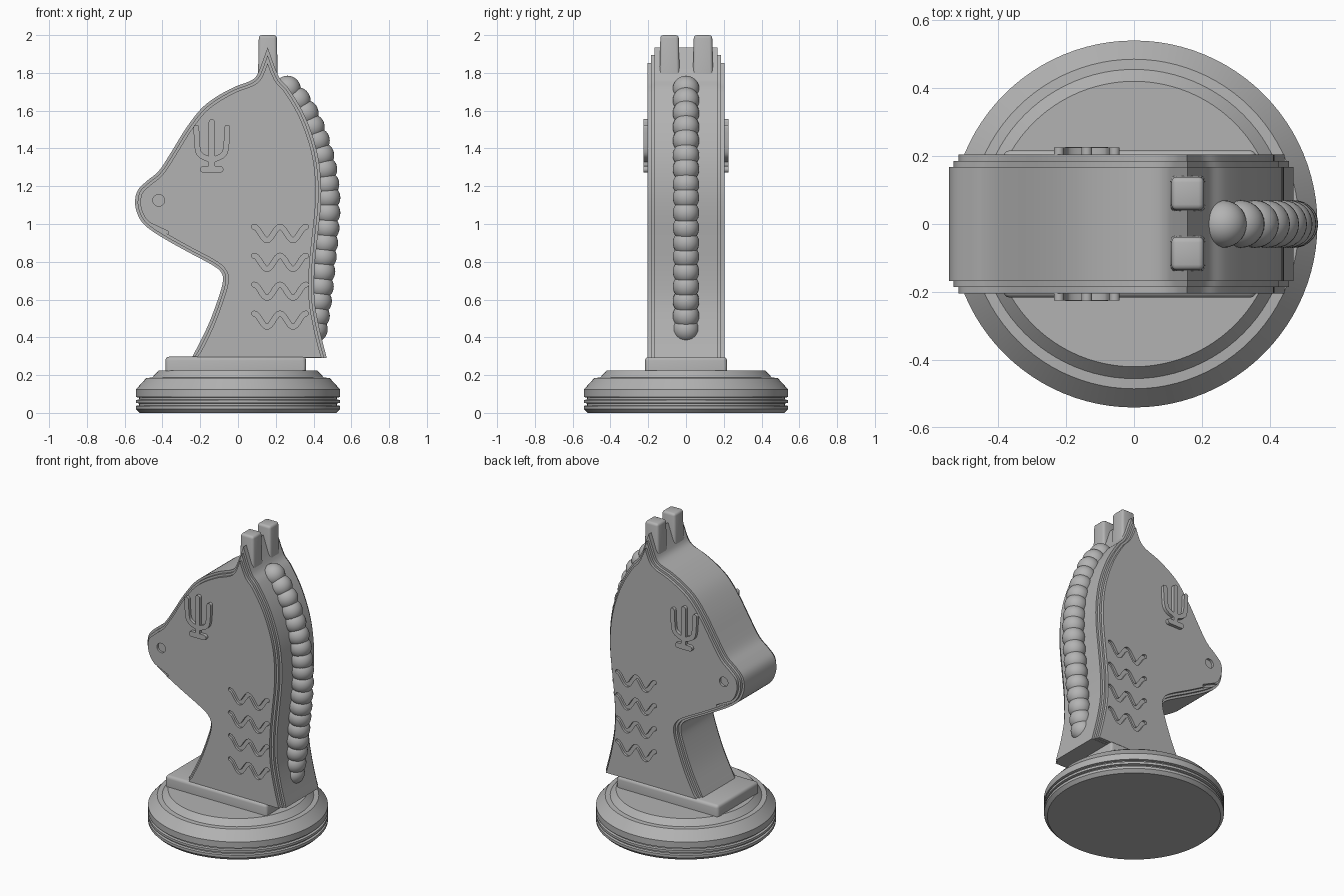
import bpy, bmesh, math
from mathutils import Vector

if "Cube" in bpy.data.objects:
    bpy.data.objects.remove(bpy.data.objects["Cube"], do_unlink=True)

grey = bpy.data.materials.new("stone_grey")
grey.use_nodes = True
COLOUR = (0.45, 0.45, 0.45, 1)
grey.diffuse_color = COLOUR
grey.node_tree.nodes["Principled BSDF"].inputs["Base Color"].default_value = COLOUR


def make(name, bm, angle=30):
    """Turn a bmesh into a named grey object."""
    bmesh.ops.recalc_face_normals(bm, faces=bm.faces)
    mesh = bpy.data.meshes.new(name)
    bm.to_mesh(mesh)
    bm.free()
    mesh.materials.append(grey)
    obj = bpy.data.objects.new(name, mesh)
    bpy.context.collection.objects.link(obj)
    smooth(obj, angle)
    return obj


def select(obj):
    bpy.ops.object.select_all(action="DESELECT")
    obj.select_set(True)
    bpy.context.view_layer.objects.active = obj


def smooth(obj, angle=30):
    select(obj)
    bpy.ops.object.shade_smooth_by_angle(angle=math.radians(angle))


def spline(points, steps):
    """Catmull-Rom curve through 2D points."""
    p = [Vector(q) for q in points]
    p = [2 * p[0] - p[1]] + p + [2 * p[-1] - p[-2]]
    out = []
    for a, b, c, d in zip(p, p[1:], p[2:], p[3:]):
        for i in range(steps):
            t = i / steps
            out.append(0.5 * (2 * b + (c - a) * t + (2 * a - 5 * b + 4 * c - d) * t * t
                              + (3 * b - a - 3 * c + d) * t ** 3))
    return out + [p[-2]]


def offset(path, dist):
    """Shift an open path to the right of its direction, with mitred corners."""
    dirs = [(b - a).normalized() for a, b in zip(path, path[1:])]
    normals = [Vector((d.y, -d.x)) for d in dirs]
    normals = [normals[0]] + normals + [normals[-1]]
    return [p + (m + n) * dist / (1 + m.dot(n))
            for p, m, n in zip(path, normals, normals[1:])]


def loft(bm, rings):
    """Skin closed rings of equal length and cap both ends."""
    loops = [[bm.verts.new(v) for v in ring] for ring in rings]
    for a, b in zip(loops, loops[1:]):
        for i in range(len(a)):
            j = (i + 1) % len(a)
            bm.faces.new((a[i], a[j], b[j], b[i]))
    bm.faces.new(loops[0])
    bm.faces.new(loops[-1])


def stroke(bm, points, half_width, y0, y1):
    """Round-ended stroke in the xz plane, extruded in y on both sides."""
    path = [Vector(p) for p in points]
    outline = []
    for route in (path, path[::-1]):
        outline += offset(route, half_width)
        d = (route[-1] - route[-2]).normalized() * half_width
        side = Vector((d.y, -d.x))
        for k in range(1, 8):
            a = math.pi * k / 8
            outline.append(route[-1] + side * math.cos(a) + d * math.sin(a))
    for s in (-1, 1):
        loft(bm, [[(p.x, s * y, p.y) for p in outline] for y in (y0, y1)])


# Round base, turned from a profile
profile = [(0, 0), (.52, 0), (.54, .02), (.54, .037), (.525, .04), (.525, .05), (.54, .053),
           (.54, .068), (.525, .071), (.525, .081), (.54, .084), (.54, .125),
           (.485, .185), (.455, .187), (.42, .225), (0, .225)]
bm = bmesh.new()
verts = [bm.verts.new((r, 0, z)) for r, z in profile]
edges = [bm.edges.new(pair) for pair in zip(verts, verts[1:])]
bmesh.ops.spin(bm, geom=verts + edges, axis=(0, 0, 1), cent=(0, 0, 0),
               angle=math.tau, steps=96, use_duplicate=False)
bmesh.ops.remove_doubles(bm, verts=bm.verts, dist=1e-4)
make("round_base", bm, 20)


def block(name, centre, size, bevel, segments, top_scale=1):
    bm = bmesh.new()
    bmesh.ops.create_cube(bm, size=1)
    for v in bm.verts:
        k = top_scale if v.co.z > 0 else 1
        v.co = Vector((v.co.x * size[0] * k, v.co.y * size[1] * k, v.co.z * size[2])) + Vector(centre)
    low = min(v.co.z for v in bm.verts) + 1e-4
    rims = [e for e in bm.edges if any(v.co.z > low for v in e.verts)]
    bmesh.ops.bevel(bm, geom=rims, offset=bevel, segments=segments, affect="EDGES", profile=.5)
    return make(name, bm)


# Plinth and ears
block("plinth", (-.012, 0, .26), (.745, .434, .075), .02, 3)
for side, y in (("right", -.087), ("left", .09)):
    block(side + "_ear", (.158, y, 1.87), (.106, .108, .26), .016, 3, .9)

# Horse body: side outline with two stepped insets on each face
front_line = [(-.245, .29), (-.16, .46), (-.1, .62), (-.08, .7), (-.09, .745), (-.14, .785),
              (-.28, .86), (-.42, .94), (-.5, 1.0), (-.535, 1.06), (-.545, 1.12), (-.53, 1.18),
              (-.48, 1.23), (-.42, 1.28), (-.36, 1.37), (-.28, 1.5), (-.2, 1.605), (-.12, 1.67),
              (-.02, 1.725), (.06, 1.755), (.095, 1.78), (.115, 1.82)]
back_line = [(.198, 1.82), (.225, 1.765), (.27, 1.715), (.34, 1.6), (.39, 1.48), (.425, 1.35),
             (.44, 1.21), (.437, 1.08), (.42, .92), (.405, .76), (.405, .6), (.43, .45), (.47, .29)]
outline = spline(front_line, 4) + [Vector((.157, 1.935))] + spline(back_line, 4)


def ring(y, inset):
    pts = offset(outline, inset) if inset else [p.copy() for p in outline]
    pts[0].y = pts[-1].y = .29 + inset * .1
    return [(p.x, y, p.y) for p in pts]


half = [(.205, .028), (.186, .028), (.186, .014), (.168, .014), (.168, 0)]
rings = [ring(-y, i) for y, i in half] + [ring(y, i) for y, i in half[::-1]]
bm = bmesh.new()
loft(bm, rings)
body = make("horse_body", bm)

# Carved details: eyes, mouth and neck waves
bm = bmesh.new()
stroke(bm, [(-.42, 1.125), (-.419, 1.125)], .031, .19, .25)
stroke(bm, [(-.53, 1.025), (-.46, .995), (-.375, .955)], .008, .18, .25)
for row in range(4):
    z = .95 - .153 * row
    wave = [(.085 + .275 * t / 32, z + .035 * math.cos(math.tau * 2 * t / 32)) for t in range(33)]
    stroke(bm, wave, .013, .19, .25)
cutter = make("carving_cutter", bm)
cutter.hide_render = True
carve = body.modifiers.new("carving", "BOOLEAN")
carve.object = cutter
carve.operation = "DIFFERENCE"
carve.solver = "EXACT"
select(body)
bpy.ops.object.modifier_apply(modifier=carve.name)
bpy.data.objects.remove(cutter, do_unlink=True)
smooth(body)

# Raised branching emblem on both cheeks
bm = bmesh.new()
cx = -.139
stroke(bm, [(cx - .045, 1.289), (cx + .045, 1.289)], .017, .2, .226)
stroke(bm, [(cx, 1.295), (cx, 1.54)], .016, .2, .226)
arm = spline([(.082, 1.51), (.075, 1.4), (.055, 1.362), (0, 1.338)], 4)
for s in (-1, 1):
    stroke(bm, [(cx + s * p.x, p.y) for p in arm], .015, .2, .2255)
make("cheek_emblem", bm)

# Mane: overlapping beads evenly spaced down the back
path = spline([(.262, 1.715), (.31, 1.66), (.36, 1.58), (.398, 1.49), (.432, 1.39), (.457, 1.28),
               (.472, 1.14), (.47, 1.02), (.46, .9), (.45, .8), (.437, .67), (.42, .54),
               (.405, .443)], 12)
length = sum((b - a).length for a, b in zip(path, path[1:]))
BEADS = 18
bm = bmesh.new()
walked, count = 0, 0
for a, b in zip(path, path[1:] + path[-1:]):
    if walked >= count * length / (BEADS - 1) - 1e-4:
        made = bmesh.ops.create_uvsphere(bm, u_segments=28, v_segments=16, radius=.07)
        bmesh.ops.translate(bm, verts=made["verts"], vec=(a.x, 0, a.y))
        count += 1
    walked += (b - a).length
make("mane", bm)
